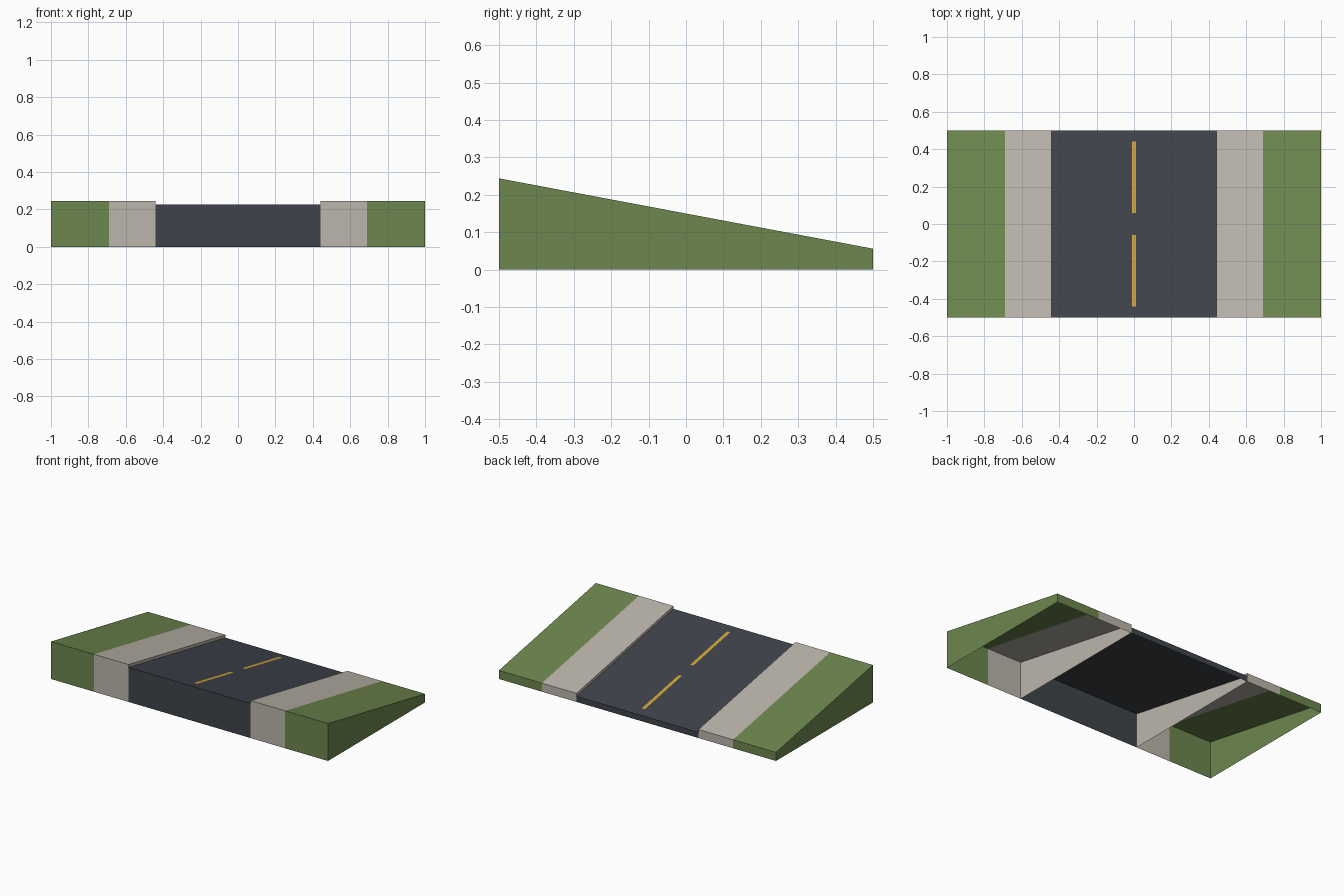
import bpy
import bmesh

cube = bpy.data.objects.get("Cube")
if cube:
    bpy.data.objects.remove(cube)


def linear(c):
    c /= 255
    return c / 12.92 if c <= 0.04045 else ((c + 0.055) / 1.055) ** 2.4


def material(name, *rgb):
    mat = bpy.data.materials.new(name)
    colour = (*map(linear, rgb), 1)
    mat.use_nodes = True
    mat.diffuse_color = colour
    bsdf = mat.node_tree.nodes["Principled BSDF"]
    bsdf.inputs["Base Color"].default_value = colour
    bsdf.inputs["Roughness"].default_value = 0.9
    return mat


grass = material("grass green", 108, 135, 78)
concrete = material("concrete beige", 188, 182, 171)
asphalt = material("asphalt grey", 63, 67, 75)
paint = material("road paint yellow", 208, 165, 53)

HALF_LENGTH = 0.5
ROAD_EDGE = 0.44
CURB_EDGE = 0.69
OUTER_EDGE = 1.0
ROAD_DROP = 0.019


def slope(y):
    """Height of the sloping top surface."""
    return 0.15 - 0.188 * y


def make_object(name, bm, mat):
    mesh = bpy.data.meshes.new(name)
    bm.to_mesh(mesh)
    bm.free()
    mesh.materials.append(mat)
    bpy.context.collection.objects.link(bpy.data.objects.new(name, mesh))


def ramp_strip(name, x0, x1, mat, drop=0.0, wall=None):
    """Front, top and back skin between x0 and x1, open below, with an optional side wall."""
    bm = bmesh.new()
    y = HALF_LENGTH
    path = [(-y, 0), (-y, slope(-y) - drop), (y, slope(y) - drop), (y, 0)]
    low = [bm.verts.new((x0, *p)) for p in path]
    high = [bm.verts.new((x1, *p)) for p in path]
    for i in range(3):
        bm.faces.new((low[i], high[i], high[i + 1], low[i + 1]))
    if wall == "low":
        bm.faces.new(low)
    elif wall == "high":
        bm.faces.new(high[::-1])
    make_object(name, bm, mat)


# Sunken road surface
ramp_strip("road", -ROAD_EDGE, ROAD_EDGE, asphalt, drop=ROAD_DROP)

# Sidewalks with walls toward the road, grass verges with outer walls
ramp_strip("left_sidewalk", ROAD_EDGE, CURB_EDGE, concrete, wall="low")
ramp_strip("right_sidewalk", -CURB_EDGE, -ROAD_EDGE, concrete, wall="high")
ramp_strip("left_verge", CURB_EDGE, OUTER_EDGE, grass, wall="high")
ramp_strip("right_verge", -OUTER_EDGE, -CURB_EDGE, grass, wall="low")

# Painted centre dashes lying on the road
for name, y0, y1 in (("front_dash", -0.44, -0.06), ("back_dash", 0.06, 0.44)):
    bm = bmesh.new()
    corners = ((-0.011, y0), (0.011, y0), (0.011, y1), (-0.011, y1))
    bm.faces.new([bm.verts.new((x, y, slope(y) - ROAD_DROP + 0.002)) for x, y in corners])
    make_object(name, bm, paint)
